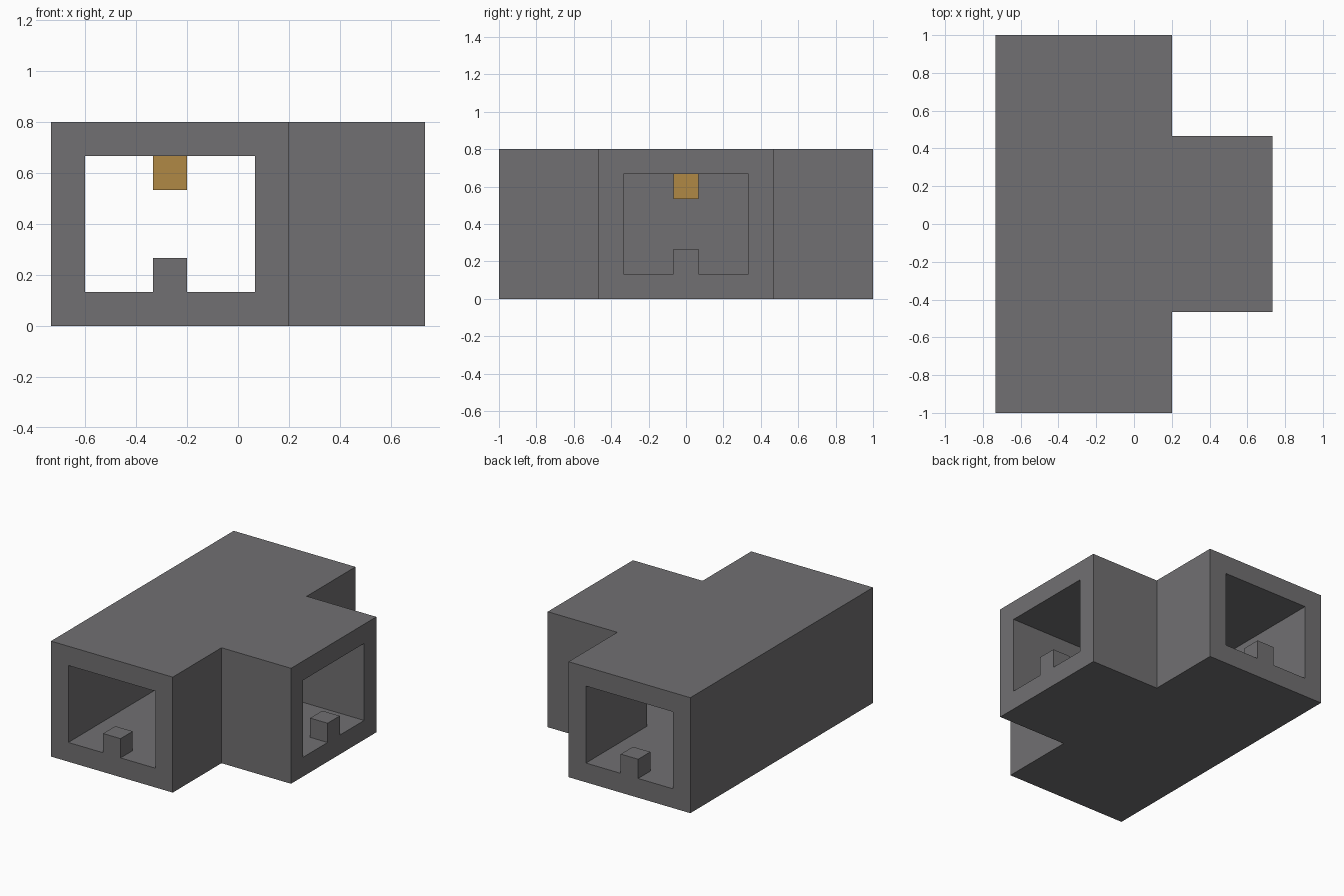
import bpy, bmesh

if "Cube" in bpy.data.objects:
    bpy.data.objects.remove(bpy.data.objects["Cube"], do_unlink=True)

U = 2 / 15  # building module: wall thickness


def material(name, colour):
    mat = bpy.data.materials.new(name)
    mat.use_nodes = True
    mat.diffuse_color = (*colour, 1)
    mat.node_tree.nodes["Principled BSDF"].inputs["Base Color"].default_value = (*colour, 1)
    return mat


stone = material("stone grey", (0.165, 0.162, 0.168))
amber = material("amber lamp", (0.434, 0.246, 0.058))


def prism(name, outline, bottom, top, mat):
    """Extrude a plan outline, given in modules, between two heights."""
    bm = bmesh.new()
    base = bm.faces.new([bm.verts.new((x * U, y * U, bottom * U)) for x, y in outline])
    ext = bmesh.ops.extrude_face_region(bm, geom=[base], use_keep_orig=True)
    verts = [v for v in ext["geom"] if isinstance(v, bmesh.types.BMVert)]
    bmesh.ops.translate(bm, verts=verts, vec=(0, 0, (top - bottom) * U))
    bmesh.ops.recalc_face_normals(bm, faces=bm.faces)
    mesh = bpy.data.meshes.new(name)
    bm.to_mesh(mesh)
    bm.free()
    mesh.materials.append(mat)
    obj = bpy.data.objects.new(name, mesh)
    bpy.context.collection.objects.link(obj)
    return obj


def tee(left, right, end, branch_end, branch_half):
    """T-shaped plan: a long corridor with a branch towards +x."""
    return [(left, -end), (right, -end), (right, -branch_half),
            (branch_end, -branch_half), (branch_end, branch_half),
            (right, branch_half), (right, end), (left, end)]


def block(name, x, y, bottom, mat):
    h = 0.5
    square = [(x - h, y - h), (x + h, y - h), (x + h, y + h), (x - h, y + h)]
    return prism(name, square, bottom, bottom + 1, mat)


# Hollow T-shaped corridor, open at its three ends
shell = prism("corridor_shell", tee(-5.5, 1.5, 7.5, 5.5, 3.5), 0, 6, stone)
cutter = prism("tunnel_cutter", tee(-4.5, 0.5, 8.5, 6.5, 2.5), 1, 5, stone)
cutter.hide_render = True
cut = shell.modifiers.new("tunnel", "BOOLEAN")
cut.operation = "DIFFERENCE"
cut.solver = "EXACT"
cut.object = cutter
bpy.context.view_layer.objects.active = shell
bpy.ops.object.modifier_apply(modifier=cut.name)
bpy.data.objects.remove(cutter, do_unlink=True)

# Floor block in each opening
for side, x, y in (("front", -2, -7), ("back", -2, 7), ("branch", 5, 0)):
    block(side + "_floor_block", x, y, 1, stone)

# Lamp under the ceiling at the junction
block("ceiling_lamp", -2, 0, 4, amber)
